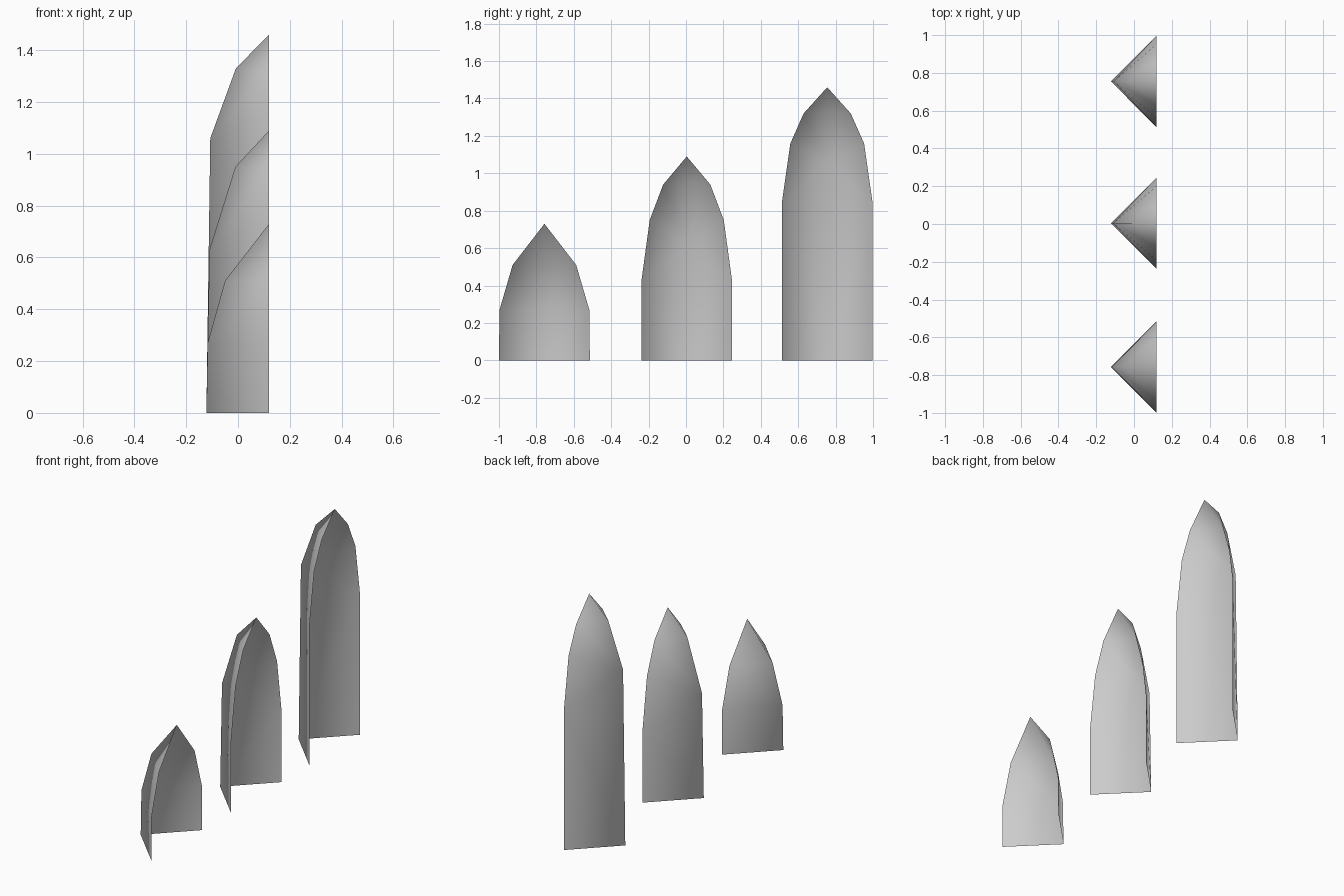
import bpy, bmesh

if "Cube" in bpy.data.objects:
    bpy.data.objects.remove(bpy.data.objects["Cube"])

FRONT_X = 0.12   # plane holding the open rim of every blade


def blade(name, y, rim, keel, tip_z):
    """Open V-section blade: rim = (half width, z), keel = (x, z), both bottom to top."""
    bm = bmesh.new()
    spine = [bm.verts.new((x, y, z)) for x, z in keel]
    tip = bm.verts.new((FRONT_X, y, tip_z))
    for side in (1, -1):
        edge = [bm.verts.new((FRONT_X, y + side * w, z)) for w, z in rim]
        # zip rim to keel, always advancing along the lower chain
        a, b = edge + [tip], spine + [tip]
        i = j = 0
        while i < len(a) - 1 or j < len(b) - 1:
            step_a = i < len(a) - 1 and (j >= len(b) - 1 or a[i + 1].co.z <= b[j + 1].co.z + 1e-4)
            tri = [a[i], b[j], a[i + 1] if step_a else b[j + 1]]
            if step_a:
                i += 1
            else:
                j += 1
            if len(set(tri)) == 3:
                bm.faces.new(tri if side == 1 else tri[::-1])
    bmesh.ops.recalc_face_normals(bm, faces=bm.faces)
    # outer side of the keel faces -x
    if sum(f.normal.x * f.calc_area() for f in bm.faces) > 0:
        bmesh.ops.reverse_faces(bm, faces=bm.faces)
    for f in bm.faces:
        f.smooth = True
    me = bpy.data.meshes.new(name)
    bm.to_mesh(me)
    bm.free()
    ob = bpy.data.objects.new(name, me)
    bpy.context.collection.objects.link(ob)


# short, middle and tall blades in a row along y
blade("short_blade", -0.757,
      [(0.243, 0), (0.24, 0.27), (0.17, 0.51)],
      [(-0.122, 0), (-0.117, 0.27), (-0.05, 0.51)], 0.73)
blade("middle_blade", 0.004,
      [(0.243, 0), (0.243, 0.42), (0.198, 0.75), (0.126, 0.94)],
      [(-0.122, 0), (-0.11, 0.63), (-0.01, 0.95)], 1.09)
blade("tall_blade", 0.755,
      [(0.243, 0), (0.243, 0.84), (0.197, 1.16), (0.126, 1.32)],
      [(-0.122, 0), (-0.107, 1.06), (-0.008, 1.33)], 1.46)
